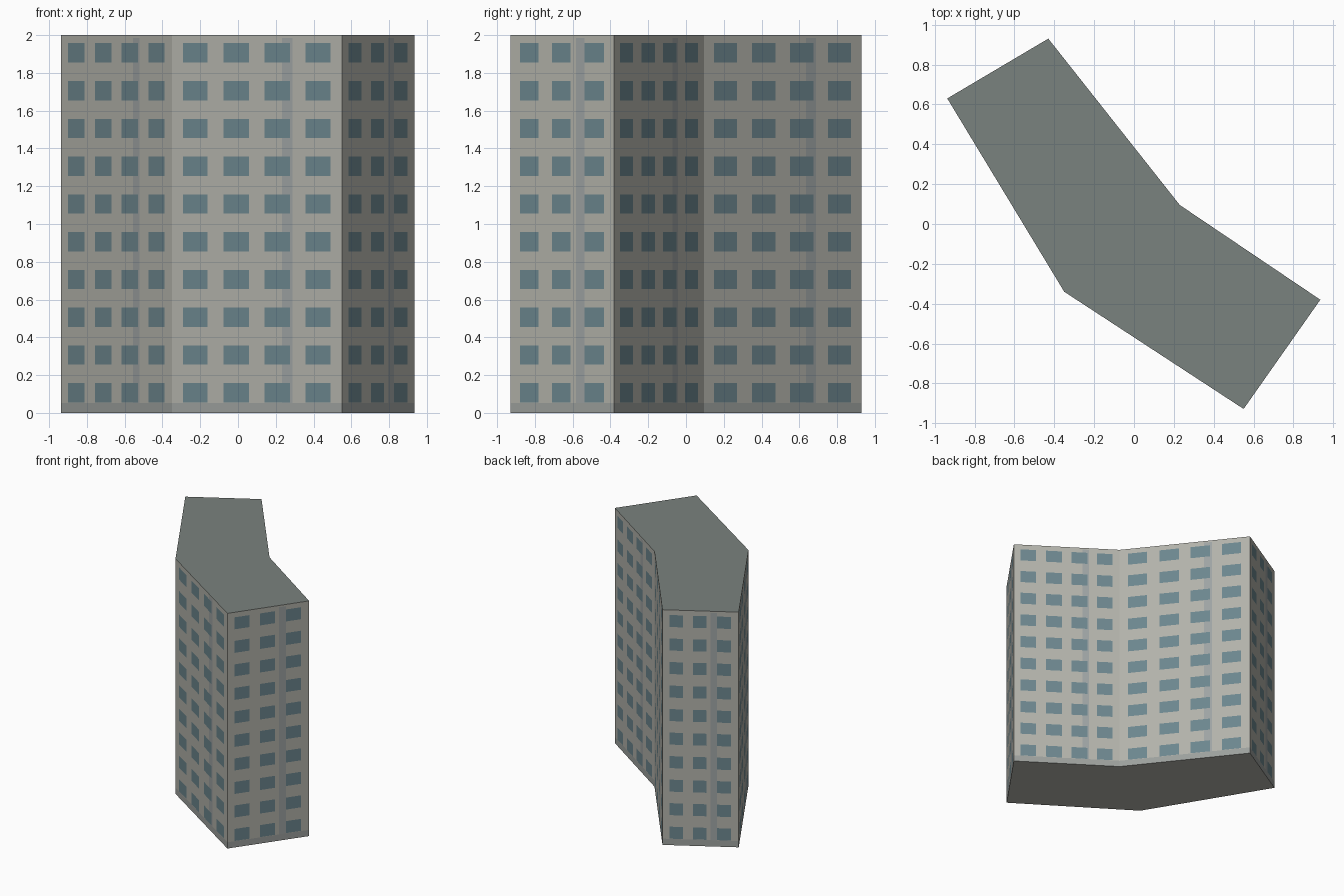
import bpy, bmesh
from mathutils import Vector

if "Cube" in bpy.data.objects:
    bpy.data.objects.remove(bpy.data.objects["Cube"])

H = 2.0
FLOORS = 10
# building outline, counter-clockwise, with window count per wall
OUTLINE = [(-0.937, 0.63), (-0.35, -0.34), (0.55, -0.928),
           (0.935, -0.38), (0.23, 0.095), (-0.43, 0.93)]
WINDOWS = [4, 4, 3, 4, 4, 3]
# window spans and drain strip span as fractions of the wall length
SPANS = {4: [(.064, .21), (.305, .455), (.545, .695), (.787, .932)],
         3: [(.09, .27), (.40, .58), (.715, .90)]}
STRIP = {4: (.648, .71), 3: (.633, .715)}
ROWS = [(0.055 + 0.2 * k, 0.157 + 0.2 * k) for k in range(FLOORS)]
PLINTH_TOP, STRIP_TOP = 0.053, 1.985


def srgb(r, g, b):
    return tuple(((c / 255 + 0.055) / 1.055) ** 2.4 for c in (r, g, b)) + (1,)


COLOURS = {"walls": srgb(178, 178, 170), "windows": srgb(108, 134, 142),
           "drain_strips": srgb(158, 163, 163), "plinth": srgb(156, 160, 157),
           "roof": srgb(122, 130, 126), "underside": srgb(178, 178, 170)}
parts = {name: bmesh.new() for name in COLOURS}


def add_face(part, points):
    bm = parts[part]
    bm.faces.new([bm.verts.new(p) for p in points])


def inside(v, spans):
    return any(a < v < b for a, b in spans)


def part_at(u, z, count):
    if z < PLINTH_TOP:
        return "plinth"
    if inside(u, SPANS[count]) and inside(z, ROWS):
        return "windows"
    if inside(u, [STRIP[count]]) and z < STRIP_TOP:
        return "drain_strips"
    return "walls"


# each wall is a flush grid whose cells go to the part they show
for i, count in enumerate(WINDOWS):
    a, b = Vector(OUTLINE[i]), Vector(OUTLINE[(i + 1) % len(OUTLINE)])
    us = sorted({0, 1, *STRIP[count], *(u for s in SPANS[count] for u in s)})
    zs = sorted({0, H, PLINTH_TOP, STRIP_TOP, *(z for r in ROWS for z in r)})
    for u0, u1 in zip(us, us[1:]):
        p, q = a.lerp(b, u0), a.lerp(b, u1)
        for z0, z1 in zip(zs, zs[1:]):
            add_face(part_at((u0 + u1) / 2, (z0 + z1) / 2, count),
                     [(*p, z0), (*q, z0), (*q, z1), (*p, z1)])

# roof and underside
add_face("roof", [(x, y, H) for x, y in OUTLINE])
add_face("underside", [(x, y, 0) for x, y in reversed(OUTLINE)])

# one object per part
for name, bm in parts.items():
    bmesh.ops.remove_doubles(bm, verts=bm.verts, dist=1e-5)
    mesh = bpy.data.meshes.new(name)
    bm.to_mesh(mesh)
    bm.free()
    mat = bpy.data.materials.new(name)
    mat.diffuse_color = COLOURS[name]
    mat.use_nodes = True
    mat.node_tree.nodes["Principled BSDF"].inputs["Base Color"].default_value = mat.diffuse_color
    mesh.materials.append(mat)
    bpy.context.collection.objects.link(bpy.data.objects.new(name, mesh))
